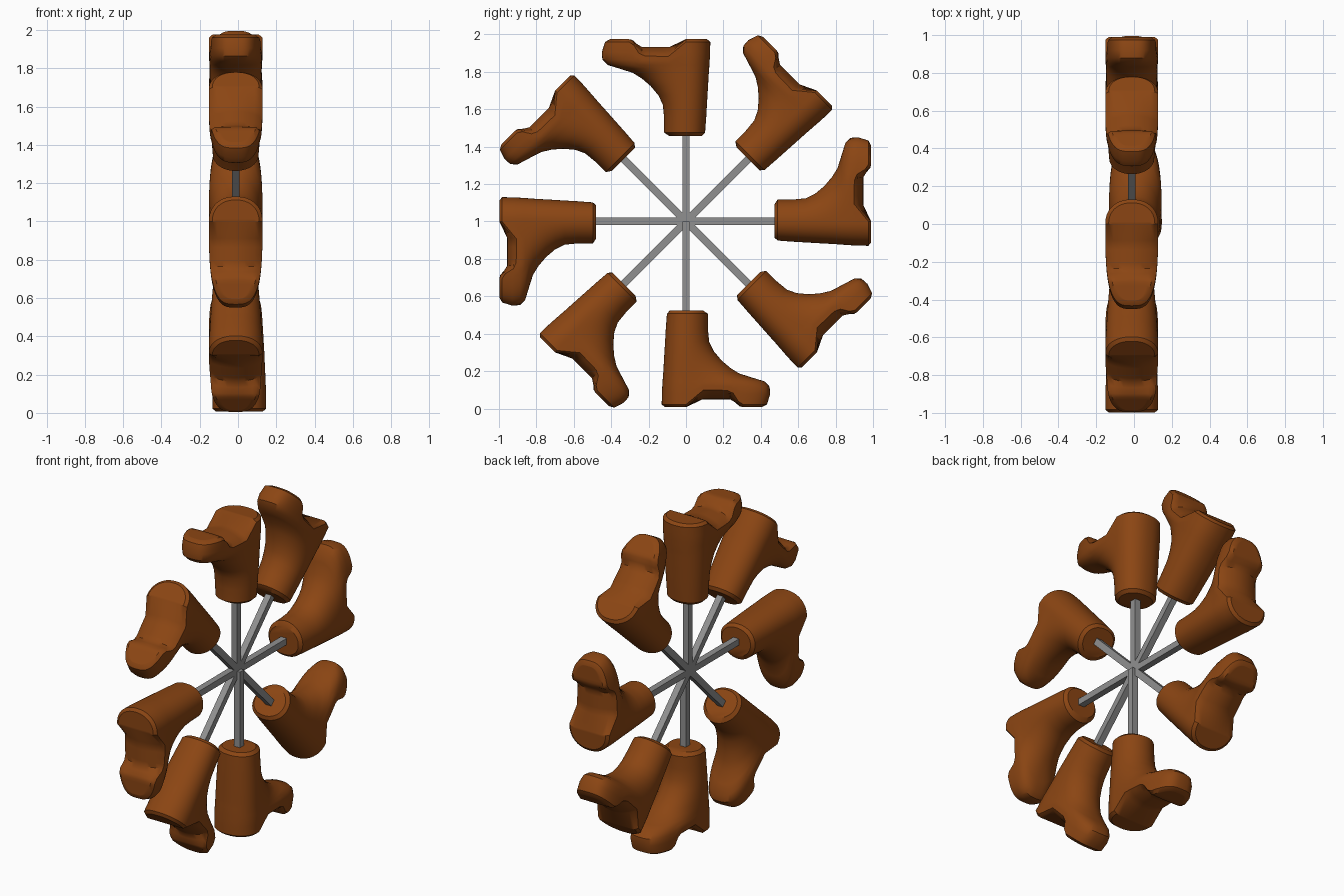
import bpy, bmesh, math
from mathutils import Vector

if "Cube" in bpy.data.objects:
    bpy.data.objects.remove(bpy.data.objects["Cube"])


def material(name, rgb):
    m = bpy.data.materials.new(name)
    m.diffuse_color = (*rgb, 1)
    m.use_nodes = True
    m.node_tree.nodes["Principled BSDF"].inputs["Base Color"].default_value = m.diffuse_color
    return m


brown = material("brown leather", (0.258, 0.060, 0.0065))
grey = material("grey metal", (0.28, 0.28, 0.28))

# Boot sections: radial distance, heel end, toe end, half width, front roundness
SECTIONS = [
    (0.472, -0.085, 0.090, 0.100, 2.0),
    (0.490, -0.102, 0.117, 0.119, 2.0),
    (0.570, -0.108, 0.117, 0.124, 2.0),
    (0.640, -0.112, 0.124, 0.128, 2.0),
    (0.690, -0.115, 0.148, 0.131, 2.0),
    (0.740, -0.118, 0.190, 0.133, 2.0),
    (0.780, -0.120, 0.237, 0.135, 2.1),
    (0.810, -0.122, 0.285, 0.136, 2.2),
    (0.832, -0.124, 0.355, 0.137, 2.4),
    (0.852, -0.125, 0.420, 0.138, 2.7),
    (0.880, -0.127, 0.447, 0.140, 3.0),
    (0.920, -0.129, 0.450, 0.140, 3.2),
    (0.975, -0.130, 0.433, 0.140, 3.2),
    (0.990, -0.112, 0.405, 0.122, 3.2),
]
N = 72
ROWS = 10


def smooth(a, b, t):
    t = min(1, max(0, (t - a) / (b - a)))
    return t * t * (3 - 2 * t)


def sole(u, x):
    # Sole level, with the hollow between heel and toe
    arch = smooth(0.0, 0.07, u) * (1 - smooth(0.235, 0.30, u))
    return 0.99 - arch * (0.042 + 0.045 * (x / 0.14) ** 2)


def point(u, x, r):
    if r > 0.85:
        r = 0.85 + (r - 0.85) * (sole(u, x) - 0.85) / 0.14
    return (x, u, r)


def section(bm, r, heel, toe, w, power):
    ring = []
    for i in range(N):
        a = 2 * math.pi * i / N
        c, s = math.cos(a), math.sin(a)
        p = power if c > 0 else 2.2
        cu = math.copysign(abs(c) ** (2 / p), c)
        sx = math.copysign(abs(s) ** (2 / p), s)
        u = cu * (toe if c > 0 else -heel)
        ring.append(bm.verts.new(point(u, sx * w, r)))
    return ring


def boot_mesh():
    bm = bmesh.new()
    rings = [section(bm, *s) for s in SECTIONS]
    for a, b in zip(rings, rings[1:]):
        for i in range(N):
            j = (i + 1) % N
            bm.faces.new((a[i], a[j], b[j], b[i]))
    bm.faces.new(rings[0])
    # Sole: rows bridging the left and right edges
    last = rings[-1]
    rows = [[last[0]] * (ROWS + 1)]
    for i in range(1, N // 2):
        p, q = last[i], last[N - i]
        row = [p]
        for k in range(1, ROWS):
            x = p.co.x + (q.co.x - p.co.x) * k / ROWS
            row.append(bm.verts.new(point(p.co.y, x, 0.99)))
        rows.append(row + [q])
    rows.append([last[N // 2]] * (ROWS + 1))
    for a, b in zip(rows, rows[1:]):
        for k in range(ROWS):
            quad = []
            for v in (a[k], a[k + 1], b[k + 1], b[k]):
                if v not in quad:
                    quad.append(v)
            bm.faces.new(quad)
    bmesh.ops.recalc_face_normals(bm, faces=bm.faces)
    me = bpy.data.meshes.new("boot")
    bm.to_mesh(me)
    bm.free()
    me.materials.append(brown)
    return me


def spoke_mesh():
    bm = bmesh.new()
    bmesh.ops.create_cube(bm, size=1)
    for v in bm.verts:
        v.co = Vector((v.co.x * 0.04, v.co.y * 0.04, (v.co.z + 0.5) * 0.5))
    me = bpy.data.meshes.new("spoke")
    bm.to_mesh(me)
    bm.free()
    me.materials.append(grey)
    return me


boot, spoke = boot_mesh(), spoke_mesh()
SHIFT = {0: 0.0, 2: -0.015, 4: 0.008, 6: 0.003}

# Eight spokes around the hub, each ending in a boot
for k in range(8):
    a = math.radians(45 * k)
    radial = Vector((0, math.cos(a), math.sin(a)))
    x = 0.007 if k == 6 else -0.012
    for name, me, d in (("boot", boot, SHIFT.get(k, 0)), ("spoke", spoke, 0)):
        ob = bpy.data.objects.new(f"{name}_{k + 1}", me)
        bpy.context.collection.objects.link(ob)
        ob.rotation_euler = (a - math.pi / 2, 0, 0)
        ob.location = Vector((x, 0, 1)) + radial * d
        # toe points counterclockwise
        if name == "boot":
            ob.rotation_euler = (a - math.pi / 2, 0, 0)
            ob.scale = (1, -1, 1)

# The negative scale is baked into the shared boot mesh so normals stay outward
for v in boot.vertices:
    v.co.y = -v.co.y
boot.flip_normals()
for ob in bpy.context.collection.objects:
    ob.scale = (1, 1, 1)

# Smooth shading with sharp rims
bpy.ops.object.select_all(action='DESELECT')
first = bpy.data.objects["boot_1"]
first.select_set(True)
bpy.context.view_layer.objects.active = first
bpy.ops.object.shade_smooth_by_angle(angle=math.radians(35))
